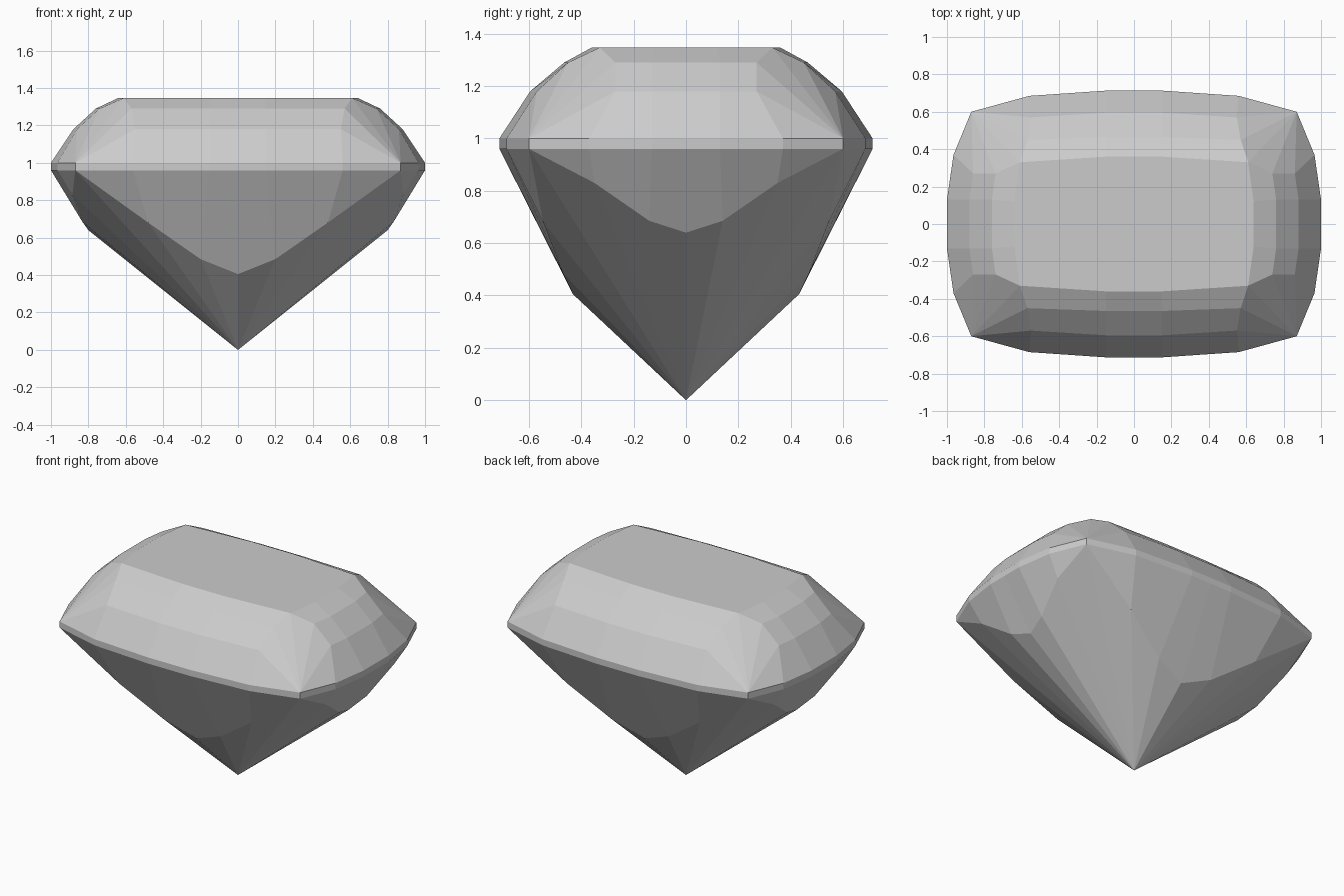
import bpy
import bmesh

cube = bpy.data.objects.get("Cube")
if cube:
    bpy.data.objects.remove(cube, do_unlink=True)

# Facet rows of each wall, top to bottom: three points (along, out, z)
# running from the corner end to the wall centre


def step(z, end, mid):
    return [(*end, z), (*mid, z), (0, mid[1], z)]


TABLE, GIRDLE_TOP, GIRDLE_LOW = 1.347, 1.0, 0.96

long_wall = [
    step(TABLE, (0.61, 0.33), (0.15, 0.36)),
    step(1.29, (0.57, 0.45), (0.15, 0.465)),
    step(1.18, (0.55, 0.57), (0.15, 0.595)),
    step(GIRDLE_TOP, (0.56, 0.685), (0.15, 0.713)),
    step(GIRDLE_LOW, (0.56, 0.685), (0.15, 0.713)),
    [(0.48, 0.545, 0.68), (0.2, 0.47, 0.485), (0, 0.432, 0.405)],
]
short_wall = [
    step(TABLE, (0.33, 0.61), (0.12, 0.64)),
    step(1.29, (0.27, 0.74), (0.13, 0.76)),
    step(1.18, (0.27, 0.86), (0.13, 0.88)),
    step(GIRDLE_TOP, (0.37, 0.965), (0.13, 1.0)),
    step(GIRDLE_LOW, (0.37, 0.965), (0.13, 1.0)),
    [(0.35, 0.885, 0.83), (0.14, 0.832, 0.685), (0, 0.8, 0.64)],
]
# The short walls run along y and face x
short_wall = [[(o, a, z) for a, o, z in row] for row in short_wall]

corner_top = (0.87, 0.6, GIRDLE_TOP)
corner_low = (0.87, 0.6, GIRDLE_LOW)
tip = (0, 0, 0)


def wall_faces(rows):
    """Faces of one half wall, its corner fan and its share of the pavilion."""
    faces = []
    for upper, lower in zip(rows, rows[1:]):
        for i in range(2):
            faces.append([upper[i], upper[i + 1], lower[i + 1], lower[i]])
    ends = [row[0] for row in rows]
    # Crown fan, girdle band, pavilion corner
    for a, b in zip(ends[:3], ends[1:4]):
        faces.append([corner_top, a, b])
    faces.append([corner_top, ends[3], ends[4], corner_low])
    faces.append([corner_low, ends[4], ends[5]])
    # Lower facets meeting at the tip
    for a, b in zip([corner_low] + rows[-1], rows[-1]):
        faces.append([a, b, tip])
    return faces


quarter = wall_faces(long_wall) + wall_faces(short_wall)
quarter.append([(0, 0, TABLE)] + long_wall[0][::-1] + short_wall[0][1:])

# Repeat the quarter in all four directions and weld it
bm = bmesh.new()
for sx in (1, -1):
    for sy in (1, -1):
        for face in quarter:
            bm.faces.new([bm.verts.new((x * sx, y * sy, z)) for x, y, z in face])
bmesh.ops.remove_doubles(bm, verts=bm.verts, dist=0.0005)
bmesh.ops.recalc_face_normals(bm, faces=bm.faces)

mesh = bpy.data.meshes.new("cut_gem")
bm.to_mesh(mesh)
bm.free()
gem = bpy.data.objects.new("cut_gem", mesh)
bpy.context.collection.objects.link(gem)

# Plain grey stone
grey = bpy.data.materials.new("light_grey")
grey.use_nodes = True
color = (0.6, 0.6, 0.6, 1)
grey.diffuse_color = color
grey.node_tree.nodes["Principled BSDF"].inputs["Base Color"].default_value = color
mesh.materials.append(grey)
